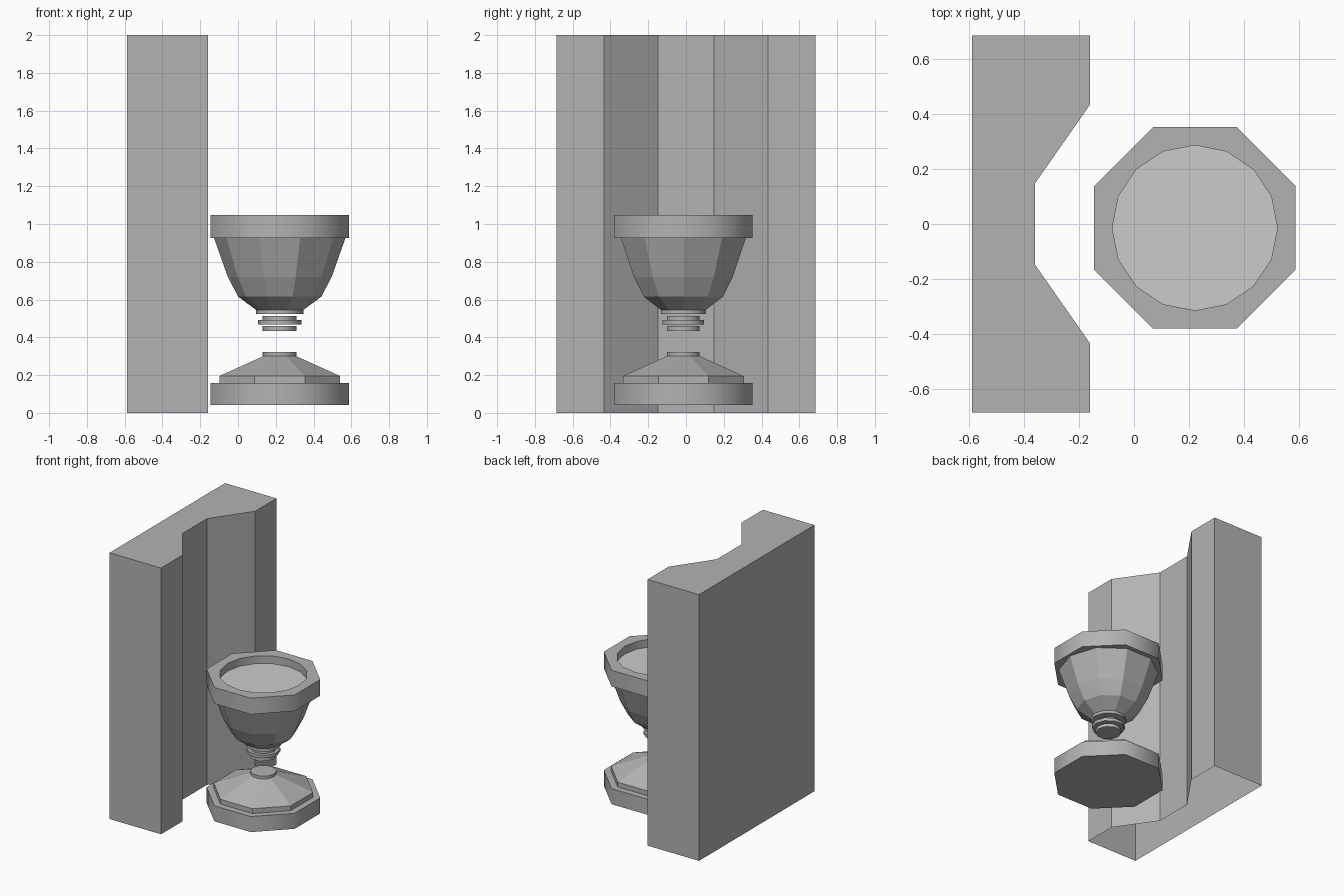
import bpy, bmesh
from math import pi, cos, sin, radians

if "Cube" in bpy.data.objects:
    bpy.data.objects.remove(bpy.data.objects["Cube"])

CX, CY = 0.221, -0.014     # axis of the font
OCT = 0.366 / cos(pi / 8)  # corner radius of the rim and base octagons

stone = bpy.data.materials.new("stone")
stone.diffuse_color = (0.45, 0.45, 0.45, 1)
stone.use_nodes = True
stone.node_tree.nodes["Principled BSDF"].inputs["Base Color"].default_value = stone.diffuse_color


def finish(name, bm, mat=stone, smooth=None):
    me = bpy.data.meshes.new(name)
    bmesh.ops.recalc_face_normals(bm, faces=bm.faces)
    bm.to_mesh(me)
    bm.free()
    if mat:
        me.materials.append(mat)
    ob = bpy.data.objects.new(name, me)
    bpy.context.collection.objects.link(ob)
    if smooth:
        bpy.ops.object.select_all(action='DESELECT')
        ob.select_set(True)
        bpy.context.view_layer.objects.active = ob
        bpy.ops.object.shade_smooth_by_angle(angle=radians(smooth))
    return ob


def ring(bm, r, z, n, turn=0.0):
    return [bm.verts.new((CX + r * cos(turn + 2 * pi * i / n),
                          CY + r * sin(turn + 2 * pi * i / n), z)) for i in range(n)]


def bridge(bm, a, b):
    n = len(a)
    for i in range(n):
        bm.faces.new((a[i], a[(i + 1) % n], b[(i + 1) % n], b[i]))


def turned(name, profile, n, turn=0.0, cap_top=True, smooth=None):
    """Stack of n-sided rings given as (radius, z) from bottom to top."""
    bm = bmesh.new()
    rings = [ring(bm, r, z, n, turn) for r, z in profile]
    for a, b in zip(rings, rings[1:]):
        bridge(bm, a, b)
    bm.faces.new(rings[0][::-1])
    if cap_top:
        bm.faces.new(rings[-1])
    return finish(name, bm, smooth=smooth)


# Wall pillar with a recessed bay, open underneath
half = [(-0.36, 0.147), (-0.16, 0.433), (-0.16, 0.685), (-0.588, 0.685)]
outline = half + [(x, -y) for x, y in reversed(half)]
bm = bmesh.new()
low, high = [[bm.verts.new((x, y, z)) for x, y in outline] for z in (0, 2)]
bridge(bm, low, high)
bm.faces.new(high)
finish("wall_pillar", bm)

# Octagonal rim with a round sixteen-sided opening
bm = bmesh.new()
levels = []
for z in (0.926, 1.048):
    o, i = ring(bm, OCT, z, 8, pi / 8), ring(bm, 0.30, z, 16)
    levels.append((o, i))
    for k in range(8):
        a, b, c = i[2 * k], i[2 * k + 1], i[(2 * k + 2) % 16]
        bm.faces.new((a, o[k], b))
        bm.faces.new((b, o[k], c))
        bm.faces.new((o[k], o[(k + 1) % 8], c))
(o0, i0), (o1, i1) = levels
bridge(bm, o0, o1)
bridge(bm, i0, i1)
finish("bowl_rim", bm, smooth=50)

# Water surface just below the rim, lighter than the stone
bm = bmesh.new()
bm.faces.new(ring(bm, 0.30, 0.99, 16))
finish("water", bm, mat=None)

# Ten-sided bowl
turned("bowl", [(0.125, 0.545), (0.22, 0.615), (0.275, 0.72), (0.348, 0.926)], 10, cap_top=False)

# Thin collars under the bowl and on the foot
for name, r, z0, z1 in (("bowl_collar", 0.125, 0.524, 0.545),
                        ("neck_upper", 0.09, 0.492, 0.513),
                        ("neck_bead", 0.115, 0.468, 0.492),
                        ("neck_lower", 0.09, 0.434, 0.460),
                        ("foot_collar", 0.09, 0.302, 0.323)):
    turned(name, [(r, z0), (r, z1)], 10, smooth=50)

# Octagonal foot and base
PL = 0.32 / cos(pi / 8)
turned("foot", [(PL, 0.159), (PL, 0.195), (0.09, 0.302)], 8, pi / 8)
turned("base", [(OCT, 0.042), (OCT, 0.159)], 8, pi / 8, smooth=50)
